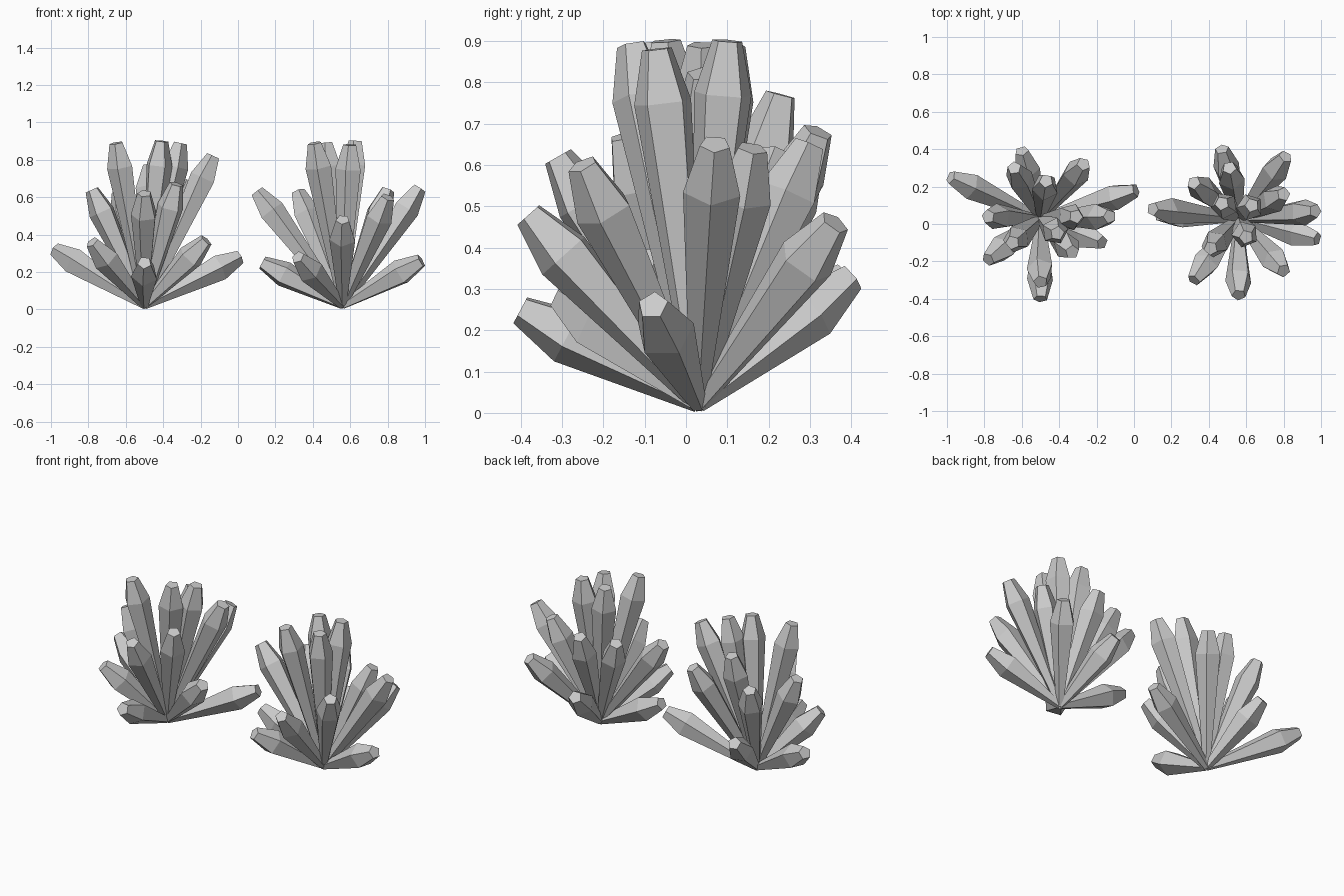
import bpy, bmesh, math
from mathutils import Vector

if "Cube" in bpy.data.objects:
    bpy.data.objects.remove(bpy.data.objects["Cube"])

stone = bpy.data.materials.new("crystal_grey")
stone.diffuse_color = (0.6, 0.6, 0.6, 1)
stone.use_nodes = True
stone.node_tree.nodes["Principled BSDF"].inputs["Base Color"].default_value = stone.diffuse_color

SIDES = 5


def add_crystal(bm, base, tip, twist):
    """Five-sided shard: thin root, wide shoulder, short taper to a flat tip."""
    axis = tip - base
    length = axis.length
    rot = axis.to_track_quat('Z', 'Y')
    rings = []
    for dist, radius in ((0, 0.02), (length - 0.13, 0.073), (length, 0.038)):
        ring = []
        for i in range(SIDES):
            a = twist + 2 * math.pi * i / SIDES
            p = Vector((radius * math.cos(a), radius * math.sin(a), dist))
            ring.append(bm.verts.new(base + rot @ p))
        rings.append(ring)
    for low, high in zip(rings, rings[1:]):
        for i in range(SIDES):
            j = (i + 1) % SIDES
            bm.faces.new((low[i], low[j], high[j], high[i]))
    bm.faces.new(rings[0][::-1])
    bm.faces.new(rings[-1])


def cluster(name, base, tips):
    bm = bmesh.new()
    for k, tip in enumerate(tips):
        add_crystal(bm, Vector(base), Vector(tip), math.pi / 2 + 0.25 * (k % 3))
    for v in bm.verts:
        v.co.z = max(v.co.z, 0)
    mesh = bpy.data.meshes.new(name)
    bm.to_mesh(mesh)
    bm.free()
    mesh.materials.append(stone)
    ob = bpy.data.objects.new(name, mesh)
    bpy.context.collection.objects.link(ob)


# Left cluster: tip centre of each shard
cluster("left_crystal_cluster", (-0.50, 0.03, 0.02), [
    (-0.98, 0.25, 0.32), (-0.78, -0.19, 0.36), (-0.78, 0.04, 0.64),
    (-0.65, -0.10, 0.89), (-0.41, -0.05, 0.90), (-0.31, 0.04, 0.89),
    (-0.13, 0.04, 0.82), (-0.50, -0.31, 0.62), (-0.33, -0.15, 0.67),
    (-0.17, -0.10, 0.37), (0.01, 0.18, 0.28), (-0.50, -0.40, 0.25),
    (-0.60, 0.39, 0.33), (-0.64, 0.30, 0.63), (-0.27, 0.32, 0.68),
    (-0.47, 0.23, 0.77)])

# Right cluster
cluster("right_crystal_cluster", (0.56, 0.03, 0.02), [
    (0.10, 0.08, 0.63), (0.13, 0.05, 0.25), (0.32, 0.22, 0.63),
    (0.41, -0.13, 0.89), (0.47, 0.11, 0.89), (0.63, 0.10, 0.90),
    (0.60, -0.07, 0.88), (0.32, -0.30, 0.28), (0.56, -0.38, 0.48),
    (0.80, -0.25, 0.60), (0.80, 0.16, 0.64), (0.97, 0.07, 0.65),
    (0.98, -0.08, 0.26), (0.81, 0.36, 0.46), (0.47, 0.40, 0.33),
    (0.51, 0.30, 0.65)])
